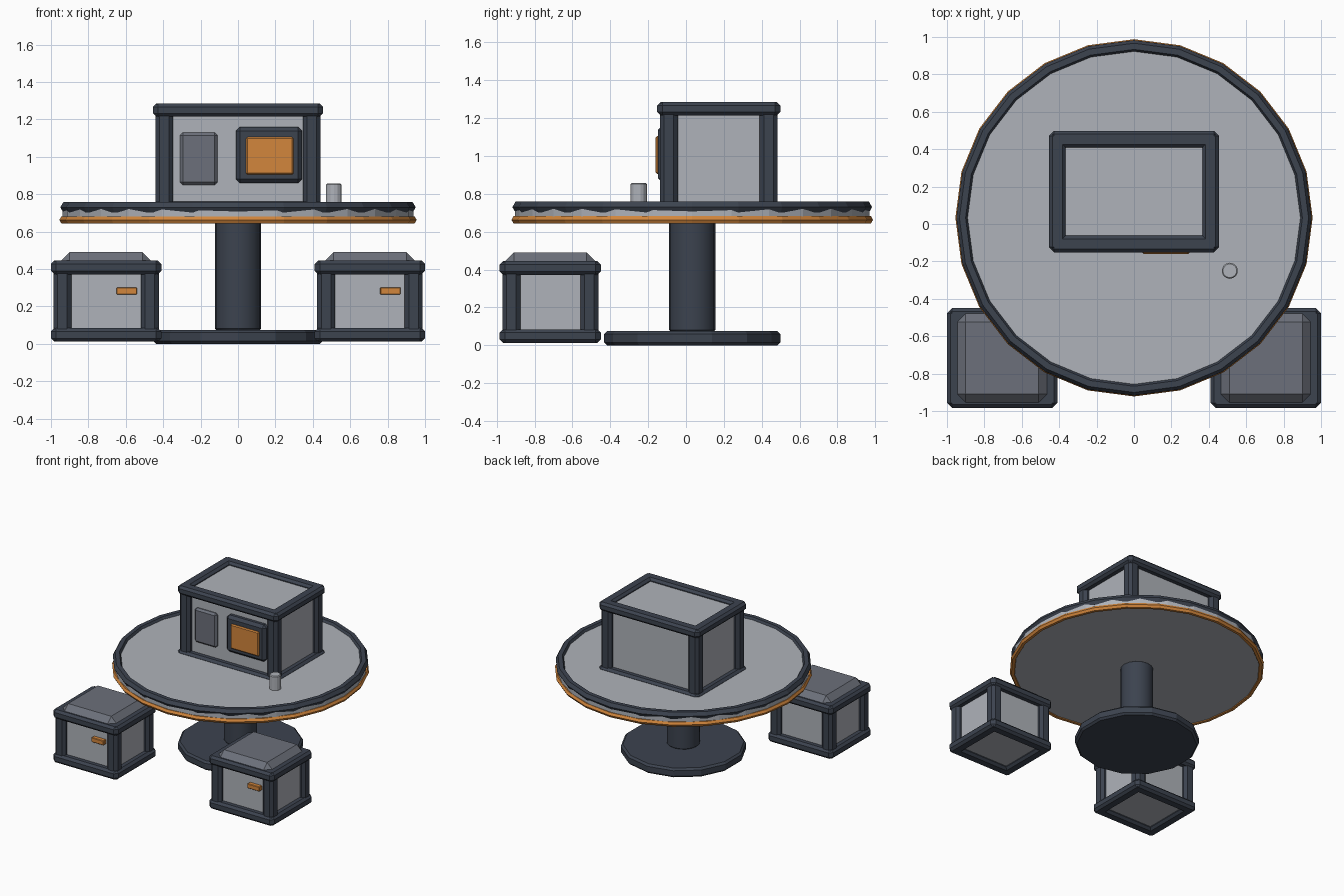
import bpy
import math

default = bpy.data.objects.get("Cube")
if default:
    bpy.data.objects.remove(default, do_unlink=True)


def material(name, rgb):
    m = bpy.data.materials.new(name)
    m.use_nodes = True
    m.diffuse_color = (*rgb, 1)
    m.node_tree.nodes["Principled BSDF"].inputs["Base Color"].default_value = (*rgb, 1)
    return m


DARK = material("dark slate", (0.045, 0.056, 0.078))
LIGHT = material("light grey", (0.43, 0.45, 0.49))
MID = material("mid grey", (0.15, 0.163, 0.197))
ORANGE = material("orange", (0.65, 0.24, 0.045))


def finish(name, mat, bevel=0.0):
    ob = bpy.context.object
    ob.name = ob.data.name = name
    ob.data.materials.append(mat)
    if bevel:
        mod = ob.modifiers.new("chamfer", 'BEVEL')
        mod.width = bevel
        mod.segments = 1
        mod.limit_method = 'ANGLE'
        mod.angle_limit = math.radians(40)
    return ob


def box(name, mat, centre, size, bevel=0.0):
    bpy.ops.mesh.primitive_cube_add(size=1, location=centre)
    ob = bpy.context.object
    for v in ob.data.vertices:
        v.co = [c * s for c, s in zip(v.co, size)]
    return finish(name, mat, bevel)


def cylinder(name, mat, x, y, z0, z1, radius, sides, bevel=0.0):
    bpy.ops.mesh.primitive_cylinder_add(vertices=sides, radius=radius, depth=z1 - z0,
                                        location=(x, y, (z0 + z1) / 2))
    return finish(name, mat, bevel)


def ring(name, mat, y, z, major, minor):
    bpy.ops.mesh.primitive_torus_add(major_segments=24, minor_segments=6, location=(0, y, z),
                                     major_radius=major, minor_radius=minor)
    return finish(name, mat)


def framed_box(name, x, y, hx, hy, bottom, top, bar_h, bar_w=0.09):
    """Panelled box with chamfered bars at top and bottom and four corner posts."""
    box(name + "_body", LIGHT, (x, y, (bottom + top) / 2),
        (2 * hx - 0.1, 2 * hy - 0.1, top - bottom - 0.05))
    for level, z in (("lower", bottom + bar_h / 2), ("upper", top - bar_h / 2)):
        for s in (-1, 1):
            box(f"{name}_{level}_long_bar", DARK, (x, y + s * (hy - bar_w / 2), z),
                (2 * hx - 0.02, bar_w, bar_h), 0.018)
            box(f"{name}_{level}_side_bar", DARK, (x + s * (hx - bar_w / 2), y, z),
                (bar_w, 2 * hy - 0.02, bar_h), 0.018)
    for sx in (-1, 1):
        for sy in (-1, 1):
            box(name + "_post", DARK,
                (x + sx * (hx - 0.061), y + sy * (hy - 0.061), (bottom + top) / 2),
                (0.095, 0.095, top - bottom - 0.03), 0.022)


# Round table
TY = 0.033
cylinder("table_base", DARK, 0, TY, 0, 0.075, 0.465, 14, 0.015)
cylinder("table_column", DARK, 0, TY, 0.07, 0.66, 0.123, 16, 0.012)
bpy.ops.object.shade_smooth_by_angle(angle=math.radians(30))
cylinder("table_top", LIGHT, 0, TY, 0.65, 0.74, 0.937, 28, 0.012)
ring("table_rim", DARK, TY, 0.73, 0.917, 0.033)
ring("table_trim", ORANGE, TY, 0.663, 0.933, 0.022)

# Console on the table
KY = 0.173
framed_box("console", 0, KY, 0.455, 0.325, 0.69, 1.285, 0.07)
box("console_vent_panel", MID, (-0.21, -0.105, 0.99), (0.2, 0.04, 0.28), 0.015)
box("screen_frame", DARK, (0.166, -0.11, 1.01), (0.355, 0.075, 0.3), 0.022)
box("screen", ORANGE, (0.17, -0.135, 1.005), (0.255, 0.05, 0.2), 0.008)

# Cup
cylinder("cup", LIGHT, 0.512, -0.25, 0.735, 0.857, 0.043, 14, 0.006)

# Two storage stools
for side, x in (("right", -0.705), ("left", 0.705)):
    name = side + "_stool"
    y = -0.717
    framed_box(name, x, y, 0.295, 0.267, 0.012, 0.445, 0.073)
    box(name + "_lid", MID, (x, y, 0.435), (0.48, 0.475, 0.11), 0.045)
    box(name + "_handle", ORANGE, (x + 0.11, y - 0.225, 0.283), (0.11, 0.05, 0.038), 0.004)
